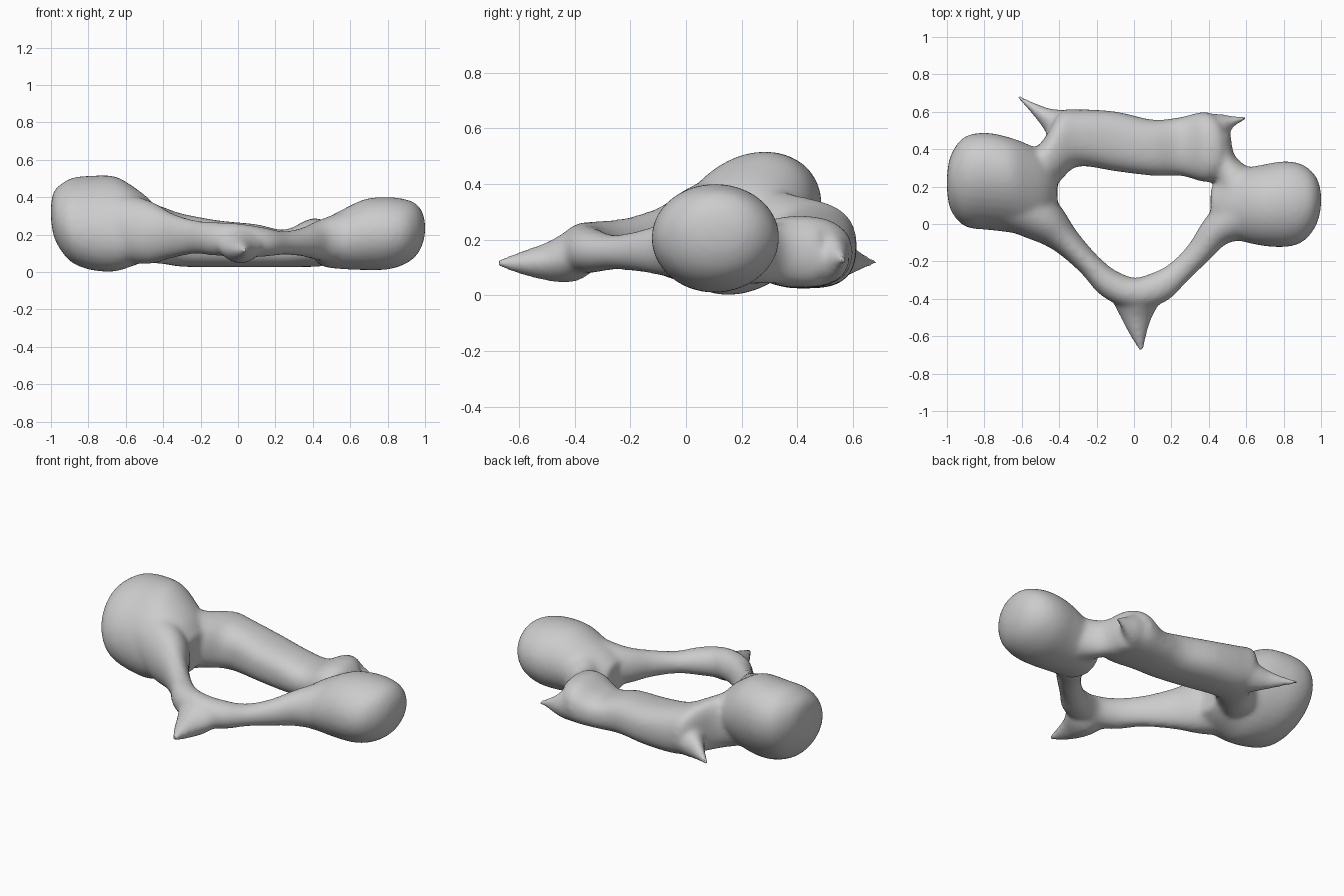
import bpy
import bmesh
import math
from mathutils import Vector

default_cube = bpy.data.objects.get("Cube")
if default_cube:
    bpy.data.objects.remove(default_cube, do_unlink=True)

SIDES = 32
STEPS = 4
SIDEWAYS = Vector((1, 0, 0))
BACKWARDS = Vector((0, 1, 0))
bm = bmesh.new()


def signed_power(value, exponent):
    return math.copysign(abs(value) ** exponent, value)


def smooth_sections(sections):
    """Curved in-between sections, so lobes and tubes have no steps."""
    points = [Vector(section) for section in sections]
    points = [points[0]] + points + [points[-1]]
    result = []
    for a, b, c, d in zip(points, points[1:], points[2:], points[3:]):
        for step in range(STEPS):
            t = step / STEPS
            result.append(b + (c - a) * (t / 2)
                          + (a - b * 2.5 + c * 2 - d / 2) * t ** 2
                          + ((b - c) * 1.5 + (d - a) / 2) * t ** 3)
    return result + [points[-1]]


def loft(sections, power=2.0, lean=0.0, across=None):
    """Closed tube through sections of (x, y, z, half width, half height).

    power shapes each ring from diamond to box; lean shears it backwards;
    across fixes the width direction, which else turns with the path."""
    sections = smooth_sections(sections)
    centres = [Vector(section[:3]) for section in sections]
    rings = []
    for i, section in enumerate(sections):
        width, height = section[3], section[4]
        before = centres[max(i - 1, 0)]
        after = centres[min(i + 1, len(centres) - 1)]
        along = after - before
        side = across or Vector((-along.y, along.x, 0)).normalized()
        ring = []
        for k in range(SIDES):
            angle = math.tau * k / SIDES
            u = signed_power(math.cos(angle), 2 / power) * width
            v = signed_power(math.sin(angle), 2 / power) * height
            ring.append(bm.verts.new(centres[i] + side * u + Vector((0, lean * v, v))))
        rings.append(ring)
    faces = [bm.faces.new(rings[0]), bm.faces.new(rings[-1])]
    for first, second in zip(rings, rings[1:]):
        for k in range(SIDES):
            n = (k + 1) % SIDES
            faces.append(bm.faces.new((first[k], first[n], second[n], second[k])))
    bmesh.ops.recalc_face_normals(bm, faces=faces)


# Large lobe on the right side
loft([
    (-1.0, .22, .32, .04, .04),
    (-.985, .22, .31, .13, .12),
    (-.94, .225, .29, .205, .185),
    (-.88, .228, .275, .243, .23),
    (-.78, .228, .262, .252, .253),
    (-.66, .208, .257, .246, .255),
    (-.56, .18, .245, .238, .212),
    (-.47, .165, .225, .205, .16),
    (-.41, .165, .2, .14, .1),
], lean=.25, across=BACKWARDS)

# Rounder lobe on the left side
loft([
    (1.0, .13, .235, .04, .035),
    (.985, .125, .232, .105, .09),
    (.95, .118, .225, .165, .142),
    (.89, .11, .215, .213, .175),
    (.8, .106, .207, .23, .194),
    (.68, .1, .2, .216, .19),
    (.56, .1, .175, .19, .16),
    (.47, .085, .155, .16, .13),
    (.41, .09, .145, .1, .09),
], across=BACKWARDS)

# Thick bar across the back
loft([
    (-.62, .25, .24, .13, .16),
    (-.5, .29, .215, .14, .165),
    (-.4, .41, .195, .185, .152),
    (-.3, .46, .17, .152, .142),
    (-.1, .442, .15, .16, .125),
    (.1, .408, .14, .15, .115),
    (.25, .415, .125, .157, .1),
    (.38, .412, .155, .188, .128),
    (.46, .4, .155, .155, .122),
    (.5, .39, .15, .08, .08),
], power=2.4, across=BACKWARDS)

# Narrow bridge from the bar to the left lobe
loft([
    (.44, .46, .15, .08, .12),
    (.485, .33, .15, .065, .11),
    (.56, .2, .17, .13, .13),
])

# Thin arch around the front, deepest where it leaves the lobes
loft([
    (-.64, .12, .24, .16, .19),
    (-.48, .015, .212, .122, .17),
    (-.37, -.085, .195, .08, .125),
    (-.24, -.215, .187, .064, .092),
    (-.13, -.32, .178, .078, .09),
    (0, -.37, .17, .083, .09),
    (.13, -.34, .16, .086, .08),
    (.24, -.258, .155, .067, .063),
    (.35, -.148, .16, .07, .078),
    (.45, -.028, .17, .093, .112),
    (.6, .06, .19, .15, .15),
])

# Pointed fin at the front
loft([
    (0, -.31, .175, .08, .07),
    (.012, -.38, .155, .13, .1),
    (.013, -.44, .135, .116, .09),
    (.012, -.5, .122, .085, .07),
    (.02, -.58, .117, .052, .047),
    (.04, -.685, .115, .01, .012),
], power=1.7, across=SIDEWAYS)

# Spikes at both ends of the bar
loft([
    (-.3, .48, .16, .12, .12),
    (-.4, .53, .145, .088, .095),
    (-.48, .58, .13, .048, .06),
    (-.55, .63, .122, .026, .033),
    (-.622, .684, .12, .01, .012),
], power=1.8)
loft([
    (.38, .47, .15, .12, .12),
    (.45, .52, .14, .078, .095),
    (.51, .545, .13, .04, .055),
    (.55, .555, .13, .022, .033),
    (.602, .567, .125, .01, .012),
], power=1.8)

mesh = bpy.data.meshes.new("bone_ring")
bm.to_mesh(mesh)
bm.free()
bone = bpy.data.objects.new("bone_ring", mesh)
bpy.context.collection.objects.link(bone)

# One plain grey
grey = bpy.data.materials.new("light grey")
grey.use_nodes = True
colour = (.6, .6, .6, 1)
grey.diffuse_color = colour
grey.node_tree.nodes["Principled BSDF"].inputs["Base Color"].default_value = colour
mesh.materials.append(grey)

# Fuse the parts into one skin and soften the joins
fuse = bone.modifiers.new("fuse", 'REMESH')
fuse.mode = 'VOXEL'
fuse.voxel_size = .013
fuse.use_smooth_shade = True
soften = bone.modifiers.new("soften", 'SMOOTH')
soften.factor = .5
soften.iterations = 16

bpy.ops.object.select_all(action='DESELECT')
bone.select_set(True)
bpy.context.view_layer.objects.active = bone
for name in ("fuse", "soften"):
    bpy.ops.object.modifier_apply(modifier=name)
bpy.ops.object.shade_smooth_by_angle(angle=math.radians(40))
